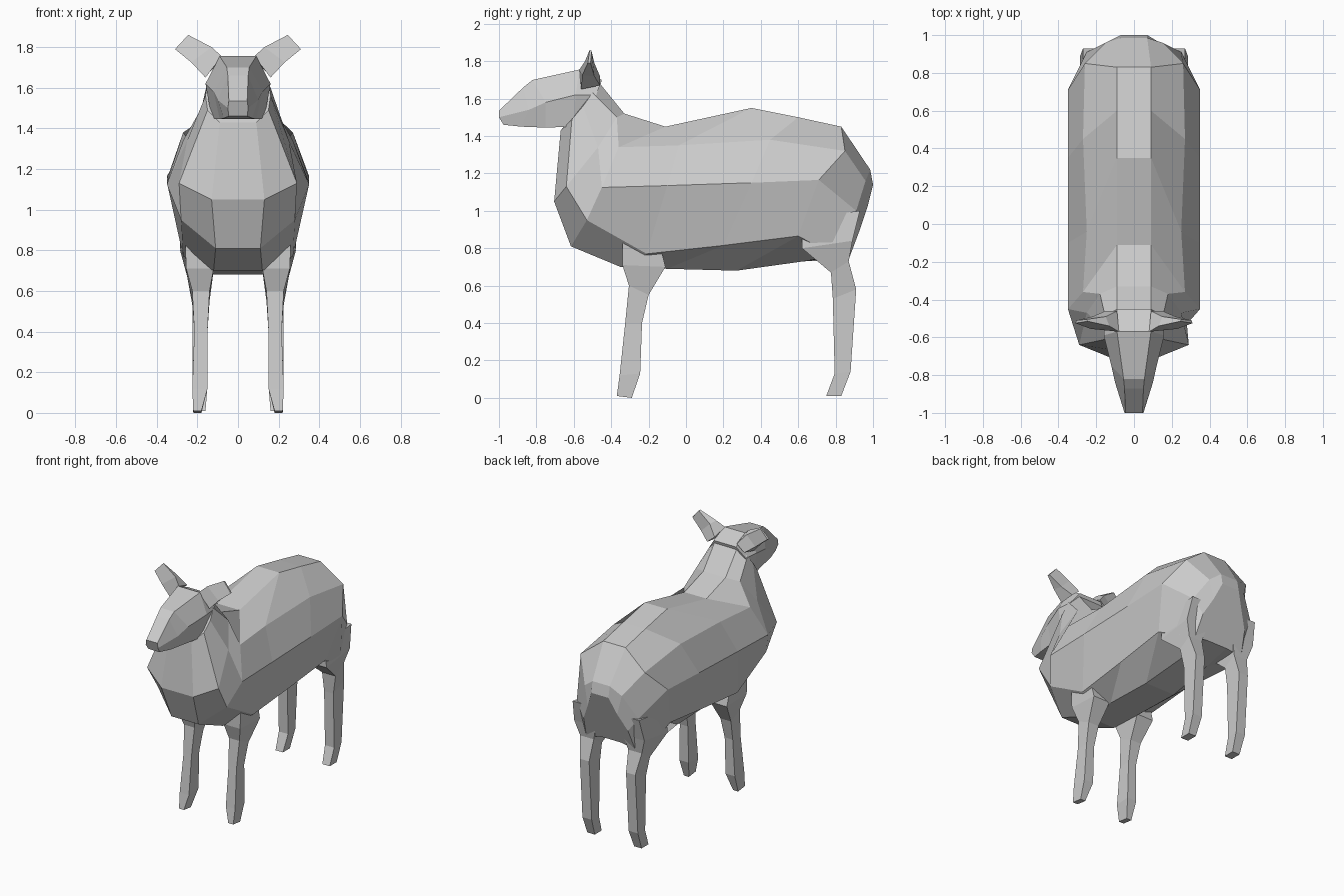
import bpy, bmesh


def loft(name, rings, mirror=False):
    """Skin closed rings of points, cap both ends, optionally mirror across x."""
    bm = bmesh.new()
    rows = [[bm.verts.new(p) for p in ring] for ring in rings]
    n = len(rows[0])
    for a, b in zip(rows, rows[1:]):
        for i in range(n):
            j = (i + 1) % n
            bm.faces.new((a[i], a[j], b[j], b[i]))
    bm.faces.new(rows[0])
    bm.faces.new(rows[-1])
    bmesh.ops.recalc_face_normals(bm, faces=bm.faces)
    mesh = bpy.data.meshes.new(name)
    bm.to_mesh(mesh)
    bm.free()
    ob = bpy.data.objects.new(name, mesh)
    bpy.context.collection.objects.link(ob)
    if mirror:
        ob.modifiers.new("Mirror", 'MIRROR')
    return ob


def symmetric(half):
    """Complete a right-half section into a closed ring."""
    return half + [(-x, y, z) for x, y, z in reversed(half)]


# Neck and torso: tilted half sections, from spine to underside
torso = [
    [(.09, -.46, 1.68), (.15, -.50, 1.63), (.16, -.55, 1.56), (.15, -.61, 1.49), (.09, -.67, 1.43)],
    [(.09, -.33, 1.52), (.18, -.37, 1.50), (.25, -.47, 1.34), (.29, -.64, 1.13), (.13, -.705, 1.05)],
    [(.09, -.11, 1.45), (.27, -.36, 1.34), (.35, -.45, 1.125), (.28, -.53, .95), (.11, -.615, .81)],
    [(.09, .35, 1.55), (.25, -.04, 1.35), (.35, -.10, 1.135), (.27, -.21, .77), (.12, -.35, .70)],
    [(.09, .60, 1.50), (.27, .45, 1.38), (.35, .35, 1.15), (.28, .20, .815), (.12, -.10, .69)],
    [(.09, .83, 1.45), (.26, .85, 1.32), (.35, .71, 1.165), (.29, .60, .865), (.12, .27, .68)],
    [(.07, .985, 1.22), (.15, .96, 1.16), (.25, .91, 1.0), (.27, .80, .76), (.10, .63, .73)],
    [(.07, 1.0, 1.14), (.12, .97, 1.02), (.18, .93, .90), (.20, .87, .74), (.08, .86, .76)],
]
loft("torso", [symmetric(r) for r in torso])

# Head: half sections from muzzle to nape
head = [
    [(.045, -1.0, 1.535), (.05, -1.0, 1.50), (.045, -.975, 1.46)],
    [(.05, -.87, 1.66), (.10, -.84, 1.54), (.07, -.88, 1.45)],
    [(.055, -.82, 1.70), (.12, -.75, 1.58), (.09, -.75, 1.445)],
    [(.09, -.57, 1.755), (.16, -.59, 1.62), (.13, -.60, 1.45)],
    [(.09, -.45, 1.70), (.15, -.48, 1.62), (.12, -.52, 1.46)],
]
loft("head", [symmetric(r) for r in head])

# Ears: broad base, blunt outer tip
loft("ears", [
    [(.08, -.57, 1.755), (.16, -.56, 1.65), (.15, -.46, 1.67), (.09, -.46, 1.72)],
    [(.13, -.54, 1.80), (.23, -.555, 1.725), (.22, -.49, 1.72), (.15, -.49, 1.79)],
    [(.245, -.515, 1.86), (.31, -.525, 1.79), (.305, -.51, 1.79), (.25, -.505, 1.855)],
], mirror=True)


def legs(name, sections):
    """Sections: inner x, outer x, front y, back y, front z, back z."""
    loft(name, [[(a, f, zf), (b, f, zf), (b, k, zb), (a, k, zb)]
                for a, b, f, k, zf, zb in sections], mirror=True)


# Slim legs with angled hooves and flared upper ends
legs("front_legs", [
    (.18, .22, -.37, -.29, .01, .0),
    (.15, .225, -.355, -.245, .12, .13),
    (.15, .215, -.325, -.235, .40, .40),
    (.14, .225, -.305, -.20, .60, .55),
    (.12, .255, -.34, -.11, .71, .70),
    (.14, .26, -.34, -.14, .84, .82),
])
legs("back_legs", [
    (.16, .22, .75, .83, .01, .01),
    (.15, .225, .795, .88, .13, .14),
    (.15, .225, .785, .91, .53, .58),
    (.14, .25, .775, .87, .67, .73),
    (.11, .285, .62, .89, .80, .84),
    (.12, .27, .62, .93, .96, 1.0),
])
